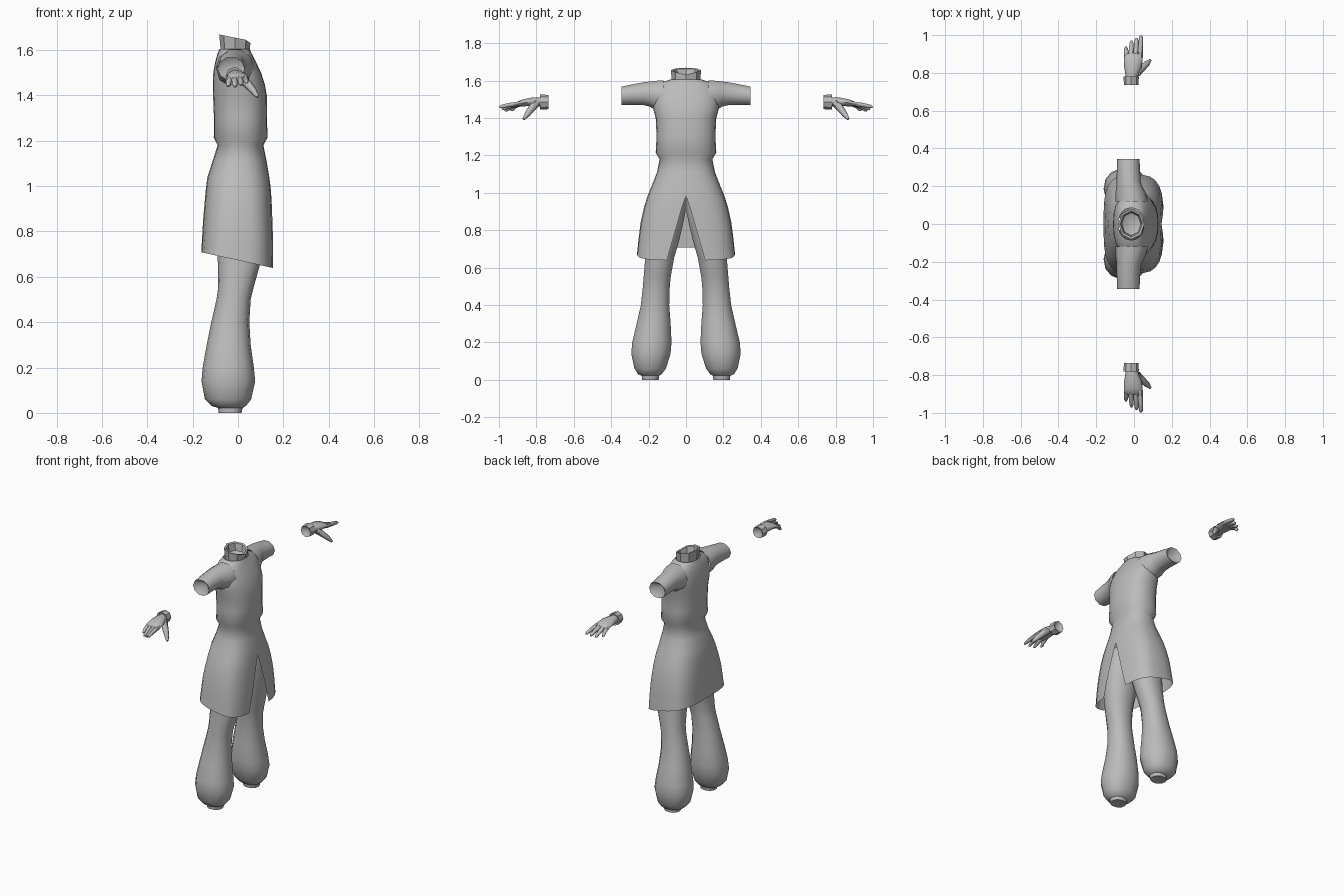
import bpy, bmesh, math
from mathutils import Vector

grey = bpy.data.materials.new("cloth grey")
grey.diffuse_color = (0.5, 0.5, 0.5, 1)


def spow(v, p):
    return math.copysign(abs(v) ** p, v)


def loft(name, rings, closed=True, flip=1, start_tip=None, end_tip=None, angle=40):
    """Skin a list of equal rings; tips close an end with a fan."""
    bm = bmesh.new()
    rows = [[bm.verts.new((p[0], p[1] * flip, p[2])) for p in r] for r in rings]
    n = len(rows[0])
    for a, b in zip(rows, rows[1:]):
        for i in range(n if closed else n - 1):
            j = (i + 1) % n
            bm.faces.new((a[i], a[j], b[j], b[i]))
    for tip, row in ((start_tip, rows[0]), (end_tip, rows[-1])):
        if tip:
            c = bm.verts.new((tip[0], tip[1] * flip, tip[2]))
            for i in range(n):
                bm.faces.new((row[i], row[(i + 1) % n], c))
    bmesh.ops.remove_doubles(bm, verts=bm.verts, dist=0.0005)
    bmesh.ops.recalc_face_normals(bm, faces=bm.faces)
    me = bpy.data.meshes.new(name)
    bm.to_mesh(me)
    bm.free()
    me.materials.append(grey)
    ob = bpy.data.objects.new(name, me)
    bpy.context.collection.objects.link(ob)
    bpy.context.view_layer.objects.active = ob
    ob.select_set(True)
    bpy.ops.object.shade_smooth_by_angle(angle=math.radians(angle))
    ob.select_set(False)
    return ob


def ring_z(z, x0, x1, y0, y1, n=14, p=0.9):
    """Level ring from its x and y extents."""
    return [Vector(((x0 + x1) / 2 + (x1 - x0) / 2 * spow(math.cos(t), p),
                    (y0 + y1) / 2 + (y1 - y0) / 2 * spow(math.sin(t), p), z))
            for t in (2 * math.pi * i / n for i in range(n))]


def ring_y(y, cx, cz, rx, rz, n=10):
    """Upright ring facing along the arm."""
    return [Vector((cx + rx * math.cos(t), y, cz + rz * math.sin(t)))
            for t in (2 * math.pi * i / n for i in range(n))]


def finger(name, pts, radii, flip):
    """Six-sided tapered tube along a path, with a blunt tip."""
    q = (Vector(pts[-1]) - Vector(pts[0])).to_track_quat('Z', 'Y')
    rings = [[Vector(p) + q @ Vector((r * math.cos(k * math.pi / 3), r * math.sin(k * math.pi / 3), 0))
              for k in range(6)] for p, r in zip(pts, radii)]
    loft(name, rings, flip=flip, end_tip=pts[-1], angle=60)


# Tunic: z, back x, front x, half width, squareness
APEX = 0.985
body = [(0.68, -0.162, 0.157, 0.262, 0.6), (0.76, -0.158, 0.156, 0.253, 0.62),
        (0.84, -0.154, 0.153, 0.243, 0.65), (0.92, -0.148, 0.149, 0.225, 0.7),
        (APEX, -0.142, 0.145, 0.205, 0.75), (1.04, -0.135, 0.138, 0.182, 0.8),
        (1.11, -0.112, 0.126, 0.155, 0.85), (1.18, -0.09, 0.112, 0.141, 0.85),
        (1.215, -0.107, 0.13, 0.162, 0.85), (1.30, -0.106, 0.128, 0.157, 0.85),
        (1.40, -0.11, 0.127, 0.162, 0.85), (1.45, -0.111, 0.118, 0.176, 0.85),
        (1.50, -0.109, 0.102, 0.178, 0.85), (1.55, -0.10, 0.078, 0.168, 0.85),
        (1.585, -0.09, 0.06, 0.145, 0.85), (1.605, -0.082, 0.052, 0.085, 0.9)]
rows = []
N = 24
for z, xb, xf, hw, p in body:
    w = max(0.0, 0.112 * (APEX - z) / 0.335)      # half width of the front slit
    a0 = math.asin((w / hw) ** (1 / p))
    row = []
    for i in range(N + 1):
        t = a0 + (2 * math.pi - 2 * a0) * i / N
        x = (xb + xf) / 2 + (xf - xb) / 2 * spow(math.cos(t), p)
        drop = max(0.0, (0.92 - z) / 0.24)        # hem hangs lower in front
        row.append(Vector((x, hw * spow(math.sin(t), p), z - drop * (0.007 + 0.22 * x))))
    rows.append(row)
loft("tunic", rows, closed=False, angle=50)

# Standing collar, tilted forward with a dip at the front
def collar_ring(z, rx, ry, dip):
    out = []
    for i in range(8):
        t = 2 * math.pi * i / 8
        x = -0.014 + rx * math.cos(t)
        out.append(Vector((x, ry * math.sin(t), z - 0.2 * (x + 0.08) - (dip if i == 0 else 0))))
    return out


loft("collar", [collar_ring(1.598, 0.062, 0.074, 0), collar_ring(1.668, 0.069, 0.081, 0.01),
                collar_ring(1.665, 0.058, 0.068, 0.01), collar_ring(1.62, 0.05, 0.06, 0)],
     end_tip=(-0.014, 0, 1.585), angle=20)

for s, side in ((-1, "right"), (1, "left")):
    # Short sleeve with a recessed end
    sleeve = [ring_y(y, cx, (lo + hi) / 2, rx, (hi - lo) / 2) for y, cx, lo, hi, rx in (
        (0.12, -0.012, 1.43, 1.606, 0.085), (0.165, -0.018, 1.44, 1.602, 0.08),
        (0.195, -0.024, 1.458, 1.598, 0.07), (0.225, -0.028, 1.465, 1.594, 0.064),
        (0.29, -0.03, 1.466, 1.582, 0.061), (0.345, -0.03, 1.466, 1.57, 0.06),
        (0.343, -0.03, 1.471, 1.565, 0.055))]
    loft(side + "_sleeve", sleeve, flip=s, end_tip=(-0.03, 0.29, 1.52))

    # Baggy trouser leg gathered at the ankle
    leg = [ring_z(*r) for r in (
        (0.0, -0.075, 0.005, 0.153, 0.227), (0.0, -0.085, 0.016, 0.145, 0.236),
        (0.022, -0.088, 0.02, 0.142, 0.238), (0.03, -0.115, 0.035, 0.128, 0.258),
        (0.06, -0.146, 0.058, 0.105, 0.278), (0.14, -0.161, 0.076, 0.08, 0.295),
        (0.20, -0.156, 0.07, 0.075, 0.29), (0.30, -0.138, 0.056, 0.08, 0.266),
        (0.40, -0.118, 0.05, 0.088, 0.243), (0.50, -0.095, 0.056, 0.085, 0.232),
        (0.55, -0.088, 0.068, 0.08, 0.228), (0.65, -0.088, 0.096, 0.062, 0.22),
        (0.74, -0.095, 0.112, 0.036, 0.212), (0.84, -0.102, 0.118, 0.012, 0.2),
        (0.90, -0.105, 0.116, 0.0, 0.19), (0.99, -0.1, 0.11, 0.0, 0.165))]
    loft(side + "_trouser_leg", leg, flip=s, start_tip=(-0.035, 0.19, 0.012))

    # Cuff band with recessed inner end
    cuff = [ring_y(y, -0.015, 1.485, r, r, 8) for y, r in
            ((0.74, 0.032), (0.735, 0.038), (0.78, 0.041), (0.778, 0.03))]
    loft(side + "_cuff", cuff, flip=s, start_tip=(-0.015, 0.76, 1.485))

    # Palm
    palm = [ring_y(*r) for r in (
        (0.77, -0.013, 1.485, 0.031, 0.026), (0.80, -0.01, 1.487, 0.037, 0.025),
        (0.83, -0.006, 1.486, 0.046, 0.023), (0.87, -0.004, 1.481, 0.05, 0.02),
        (0.90, -0.004, 1.474, 0.048, 0.015))]
    loft(side + "_palm", palm, flip=s, end_tip=(-0.004, 0.908, 1.472), angle=60)

    # Fingers: root x, tip x, tip y, tip z
    for label, x0, x1, y1, z1 in (("index", 0.033, 0.037, 1.0, 1.457), ("middle", 0.009, 0.014, 0.986, 1.446),
                                  ("ring", -0.016, -0.013, 0.972, 1.439), ("little", -0.039, -0.043, 0.94, 1.44)):
        ym = (0.89 + y1) / 2
        finger(f"{side}_{label}_finger",
               [(x0, 0.88, 1.478), ((x0 + x1) / 2, ym, (1.482 + z1) / 2), (x1, y1 - 0.012, z1 + 0.004),
                (x1, y1 - 0.002, z1)], (0.014, 0.0125, 0.01, 0.005), s)
    finger(side + "_thumb", [(0.015, 0.80, 1.478), (0.045, 0.828, 1.447), (0.07, 0.85, 1.418),
                             (0.087, 0.868, 1.394)], (0.022, 0.019, 0.015, 0.007), s)
